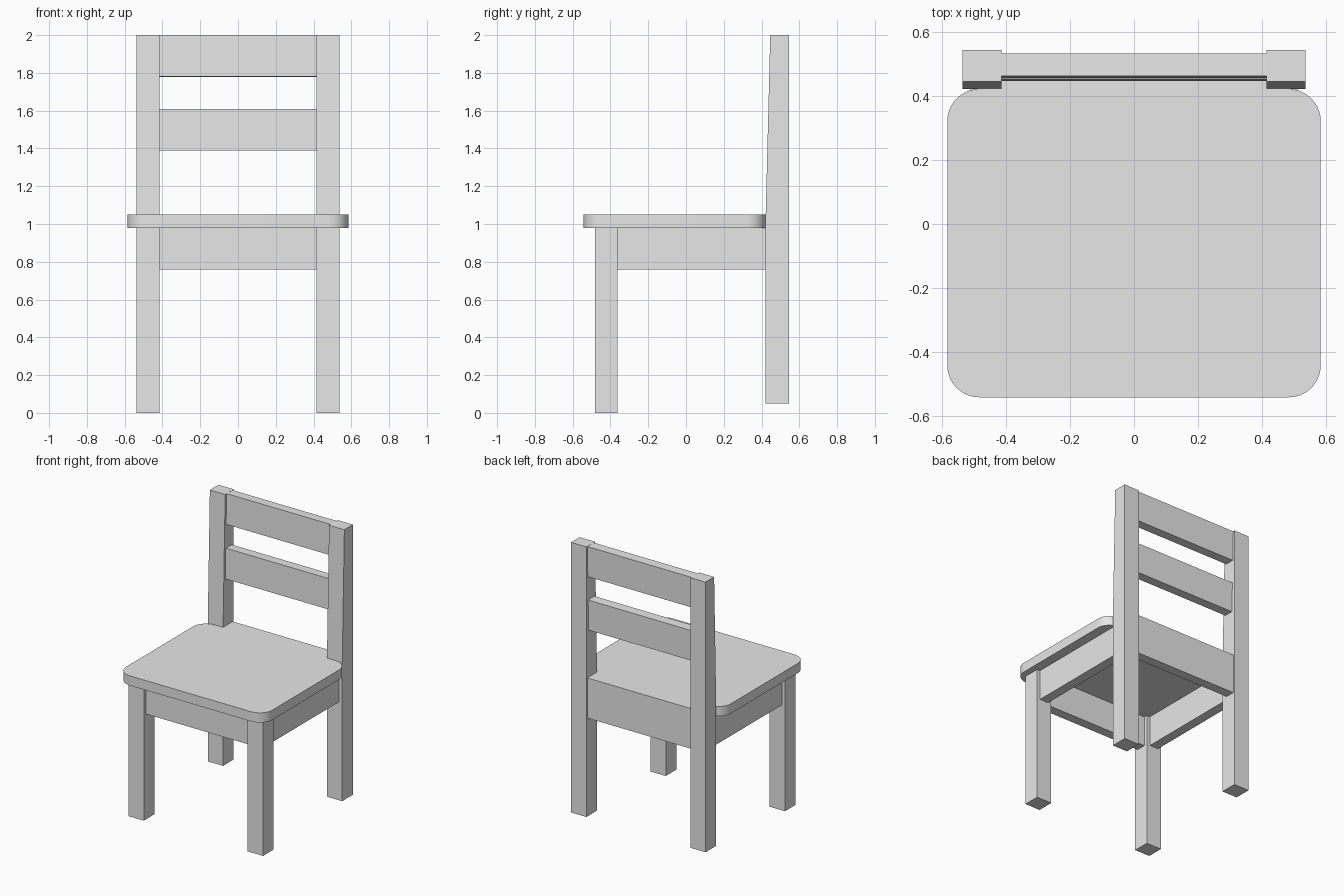
import bpy, bmesh, math

cube = bpy.data.objects.get("Cube")
if cube:
    bpy.data.objects.remove(cube, do_unlink=True)

GREY = (0.8, 0.8, 0.8, 1.0)
grey = bpy.data.materials.new("light_grey")
grey.use_nodes = True
grey.diffuse_color = GREY
grey.node_tree.nodes["Principled BSDF"].inputs["Base Color"].default_value = GREY


def prism(name, outline, axis, start, end):
    """Extrude a 2D outline: (y, z) along 'x' or (x, y) along 'z'."""
    place = (lambda p: (start, *p)) if axis == 'x' else (lambda p: (*p, start))
    depth = end - start
    bm = bmesh.new()
    face = bm.faces.new([bm.verts.new(place(p)) for p in outline])
    grown = bmesh.ops.extrude_face_region(bm, geom=[face])
    verts = [v for v in grown["geom"] if isinstance(v, bmesh.types.BMVert)]
    bmesh.ops.translate(bm, verts=verts, vec=(depth, 0, 0) if axis == 'x' else (0, 0, depth))
    bmesh.ops.recalc_face_normals(bm, faces=bm.faces)
    mesh = bpy.data.meshes.new(name)
    bm.to_mesh(mesh)
    bm.free()
    mesh.materials.append(grey)
    obj = bpy.data.objects.new(name, mesh)
    bpy.context.collection.objects.link(obj)
    return obj


def rect(y0, y1, z0, z1):
    return [(y0, z0), (y1, z0), (y1, z1), (y0, z1)]


# Shared dimensions
LEG_IN, LEG_OUT = 0.415, 0.537
FRONT, BACK = -0.542, 0.544
BACK_LEG_FRONT = 0.422
SEAT_LOW, SEAT_TOP, APRON_LOW = 0.98, 1.05, 0.76
BOARD, INSET = 0.07, 0.025
LEG_Y0, LEG_Y1 = -0.482, -0.362
RAIL_BACK = 0.533
LEAN = 0.024

# Legs and side aprons, one set per side
back_leg = [(BACK_LEG_FRONT, 0.05), (BACK, 0.05), (BACK, 2), (0.446, 2), (BACK_LEG_FRONT, SEAT_TOP)]
for side, s in (("left", 1), ("right", -1)):
    x0, x1 = sorted((s * LEG_IN, s * LEG_OUT))
    prism(f"front_leg_{side}", rect(LEG_Y0, LEG_Y1, 0, SEAT_LOW), 'x', x0, x1)
    prism(f"back_leg_{side}", back_leg, 'x', x0, x1)
    x0, x1 = sorted((s * (LEG_OUT - INSET), s * (LEG_OUT - INSET - BOARD)))
    prism(f"side_apron_{side}", rect(LEG_Y1, BACK_LEG_FRONT, APRON_LOW, SEAT_LOW), 'x', x0, x1)

# Front and back aprons
for name, y in (("front_apron", LEG_Y0 + INSET), ("back_apron", RAIL_BACK - BOARD)):
    prism(name, rect(y, y + BOARD, APRON_LOW, SEAT_LOW), 'x', -LEG_IN, LEG_IN)

# Leaning back slats
for name, top in (("top_slat", 2.0), ("middle_slat", 1.61)):
    bottom = top - 0.22
    y_top = 0.4625 - LEAN * (2 - top)
    y_low = y_top - LEAN * (top - bottom)
    drop = LEAN * BOARD
    prism(name, [(y_low, bottom), (y_low + BOARD, bottom - drop),
                 (y_top + BOARD, top - drop), (y_top, top)], 'x', -LEG_IN, LEG_IN)

# Seat with rounded corners and a tongue between the back legs
HALF, RADIUS, STEPS = 0.584, 0.1, 10


def corner(cx, cy, first):
    angles = [math.radians(first + 90 * i / STEPS) for i in range(STEPS + 1)]
    return [(cx + RADIUS * math.cos(a), cy + RADIUS * math.sin(a)) for a in angles]


cx, rear, fore = HALF - RADIUS, BACK_LEG_FRONT - RADIUS, FRONT + RADIUS
outline = corner(cx, rear, 0)
outline += [(LEG_IN, BACK_LEG_FRONT), (LEG_IN, RAIL_BACK),
            (-LEG_IN, RAIL_BACK), (-LEG_IN, BACK_LEG_FRONT)]
outline += corner(-cx, rear, 90) + corner(-cx, fore, 180) + corner(cx, fore, 270)
seat = prism("seat", outline, 'z', SEAT_LOW, SEAT_TOP)
bpy.context.view_layer.objects.active = seat
seat.select_set(True)
bpy.ops.object.shade_smooth_by_angle(angle=math.radians(30))
